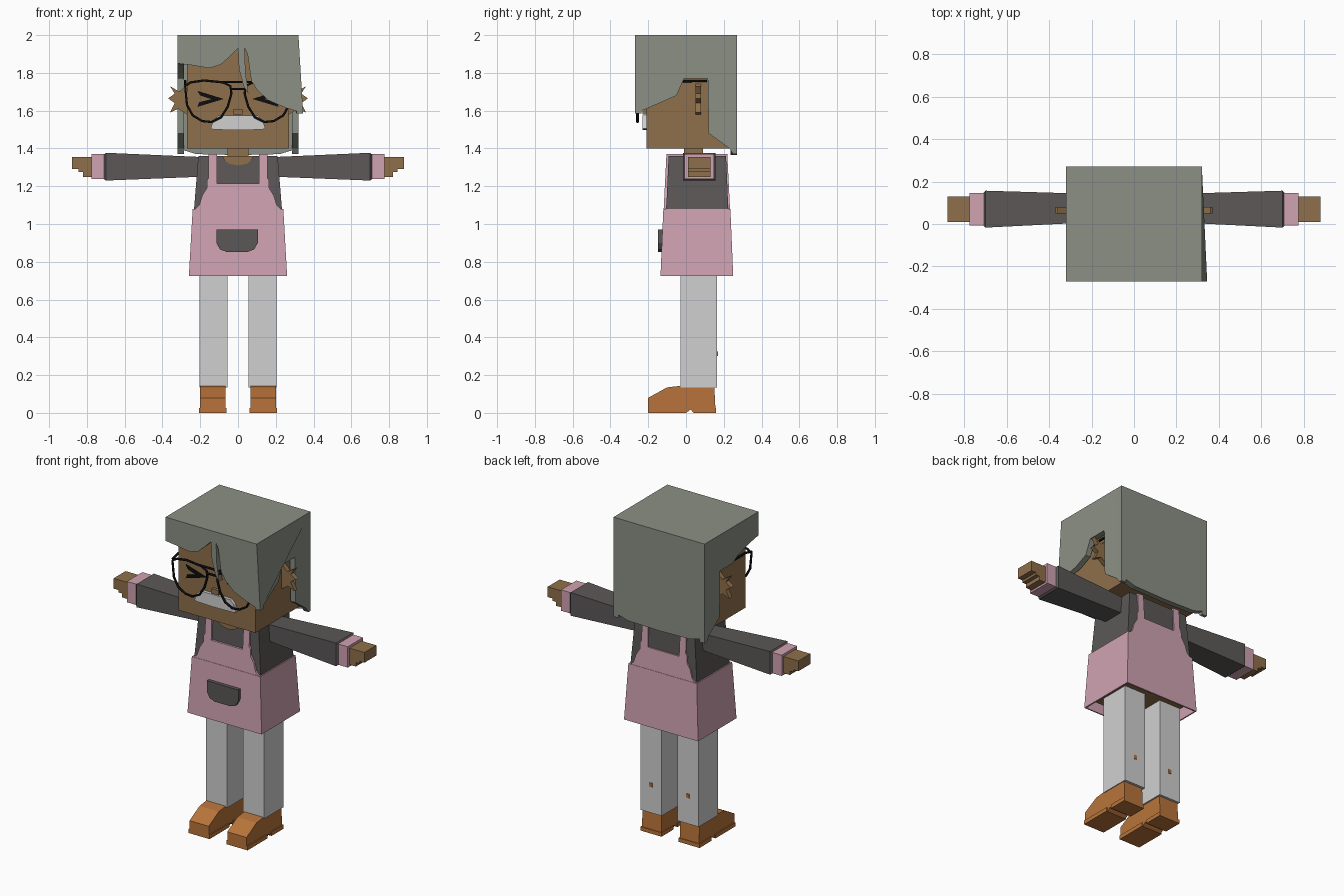
import bpy, bmesh
from mathutils import Vector

if "Cube" in bpy.data.objects:
    bpy.data.objects.remove(bpy.data.objects["Cube"], do_unlink=True)


def material(name, red, green, blue):
    mat = bpy.data.materials.new(name)
    mat.use_nodes = True
    colour = (red, green, blue, 1)
    mat.diffuse_color = colour
    shader = next(n for n in mat.node_tree.nodes if n.type == "BSDF_PRINCIPLED")
    shader.inputs["Base Color"].default_value = colour
    return mat


hair = material("grey_green_hair", .26, .28, .235)
skin = material("brown_skin", .275, .162, .07)
pink = material("pink_cloth", .63, .365, .445)
dark = material("dark_grey_cloth", .105, .098, .095)
pale = material("pale_grey", .63, .63, .63)
leather = material("orange_leather", .48, .175, .043)
black = material("black", .004, .004, .004)


def finish(name, bm, mat):
    bmesh.ops.recalc_face_normals(bm, faces=bm.faces)
    mesh = bpy.data.meshes.new(name)
    bm.to_mesh(mesh)
    bm.free()
    mesh.materials.append(mat)
    obj = bpy.data.objects.new(name, mesh)
    bpy.context.collection.objects.link(obj)
    return obj


def prism(name, outline, axis, low, high, mat, warp=None):
    """Extrude an outline along x or y, then optionally warp its points."""
    bm = bmesh.new()
    place = (lambda u, v: (low, u, v)) if axis == "x" else (lambda u, v: (u, low, v))
    face = bm.faces.new([bm.verts.new(place(u, v)) for u, v in outline])
    moved = bmesh.ops.extrude_face_region(bm, geom=[face])["geom"]
    step = Vector((high - low, 0, 0)) if axis == "x" else Vector((0, high - low, 0))
    bmesh.ops.translate(bm, vec=step, verts=[g for g in moved if isinstance(g, bmesh.types.BMVert)])
    if warp:
        for vert in bm.verts:
            warp(vert.co)
    return finish(name, bm, mat)


def taper(name, start, end, mat, axis=2, open_start=False):
    """Box between two rectangles; each is (position, a_min, a_max, b_min, b_max)."""
    bm = bmesh.new()
    rings = []
    for at, a0, a1, b0, b1 in (start, end):
        ring = []
        for a, b in ((a0, b0), (a1, b0), (a1, b1), (a0, b1)):
            ring.append(bm.verts.new((a, b, at) if axis == 2 else (at, a, b)))
        rings.append(ring)
    lower, upper = rings
    for i in range(4):
        j = (i + 1) % 4
        bm.faces.new((lower[i], lower[j], upper[j], upper[i]))
    bm.faces.new(upper)
    if not open_start:
        bm.faces.new(lower)
    return finish(name, bm, mat)


def box(name, x0, x1, y0, y1, z0, z1, mat):
    return taper(name, (z0, x0, x1, y0, y1), (z1, x0, x1, y0, y1), mat)


def wire(name, points, cyclic, mat, radius=.007):
    curve = bpy.data.curves.new(name, "CURVE")
    curve.dimensions = "3D"
    curve.bevel_depth = radius
    curve.bevel_resolution = 1
    spline = curve.splines.new("POLY")
    spline.points.add(len(points) - 1)
    for target, point in zip(spline.points, points):
        target.co = (*point, 1)
    spline.use_cyclic_u = cyclic
    curve.materials.append(mat)
    obj = bpy.data.objects.new(name, curve)
    bpy.context.collection.objects.link(obj)


def mirrored(half):
    """Complete a half outline that starts and ends on the centre line."""
    return half + [(-u, v) for u, v in reversed(half) if u > 0]


# Head, neck and face
box("head", -.27, .27, -.21, .235, 1.4, 1.95, skin)
box("neck", -.055, .055, -.01, .09, 1.3, 1.42, skin)
box("nose", -.025, .025, -.23, -.2, 1.58, 1.61, skin)
prism("moustache", mirrored([(0, 1.575), (.105, 1.575), (.13, 1.55), (.145, 1.505),
                             (.125, 1.5), (0, 1.497)]), "y", -.23, -.2, pale)

# Hair: top slab, front fringe, side panels and back panel
box("hair_top", -.32, .32, -.27, .27, 1.93, 2, hair)
fringe = [(-.32, 2), (-.32, 1.85), (-.24, 1.84), (-.15, 1.825), (-.09, 1.845), (-.05, 1.88),
          (0, 1.93), (.005, 1.82), (.03, 1.73), (.055, 1.69), (.04, 1.8), (.035, 1.93),
          (.05, 1.9), (.07, 1.76), (.1, 1.71), (.16, 1.655), (.24, 1.62), (.345, 1.585),
          (.32, 1.85), (.32, 2)]
prism("hair_fringe", fringe, "y", -.27, -.235, hair)
rear_edge = [(-.01, 1.77), (.115, 1.77), (.12, 1.48), (.23, 1.4), (.25, 1.37),
             (.27, 1.37), (.27, 2), (-.14, 2)]


def flare(co):
    if co.y < -.2 and co.z < 1.7:
        co.x += .025


prism("hair_side_left", [(-.27, 2), (-.27, 1.585), (-.14, 1.64), (-.05, 1.68)] + rear_edge,
      "x", .285, .32, hair, flare)
prism("hair_side_right", [(-.27, 2), (-.27, 1.85), (-.18, 1.835), (-.06, 1.8)] + rear_edge,
      "x", -.32, -.285, hair)
prism("hair_back", mirrored([(0, 2), (.32, 2), (.32, 1.4), (.22, 1.37), (0, 1.365)]),
      "y", .235, .27, hair)

# Torso, neckline and apron
box("hips", -.21, .21, -.09, .21, .76, 1.07, skin)
taper("shirt", (1.05, -.235, .235, -.106, .225), (1.36, -.21, .21, -.092, .212), dark)
skirt = taper("apron_skirt", (.725, -.26, .26, -.135, .25), (1.08, -.24, .24, -.12, .235),
              pink, open_start=True)
skirt.modifiers.new("cloth_thickness", "SOLIDIFY").thickness = .012


def lean_front(co):
    co.y += (co.z - 1.08) * .05


def lean_back(co):
    co.y -= (co.z - 1.08) * .05


bib = mirrored([(0, 1.215), (.11, 1.215), (.112, 1.37), (.155, 1.37), (.155, 1.245), (.165, 1.23),
                (.165, 1.19), (.19, 1.15), (.205, 1.1), (.235, 1.07), (0, 1.07)])
prism("apron_bib_front", bib, "y", -.118, -.1, pink, lean_front)
prism("apron_bib_back", bib, "y", .215, .233, pink, lean_back)
prism("neckline", mirrored([(0, 1.31), (.045, 1.318), (.07, 1.335), (.085, 1.361), (0, 1.361)]),
      "y", -.101, -.09, skin)
pocket = [(-.115, .97), (-.115, .9), (-.095, .865), (-.06, .852), (.05, .852),
          (.085, .865), (.105, .9), (.105, .97)]
prism("apron_pocket", pocket, "y", -.147, -.122, dark)

# Parts repeated on both sides
hand = [(.77, 1.355), (.88, 1.355), (.88, 1.29), (.845, 1.29), (.845, 1.275),
        (.82, 1.275), (.82, 1.25), (.77, 1.25)]
ear = [(.27, 1.74), (.31, 1.7), (.36, 1.73), (.335, 1.69), (.37, 1.665), (.335, 1.64),
       (.36, 1.59), (.315, 1.61), (.27, 1.58)]
eye = [(.215, 1.705), (.075, 1.662), (.215, 1.62), (.205, 1.645), (.14, 1.661), (.2, 1.68)]
lens = [(.28, 1.73), (.25, 1.75), (.18, 1.76), (.08, 1.75), (.04, 1.73), (.035, 1.69),
        (.055, 1.62), (.09, 1.565), (.14, 1.54), (.19, 1.545), (.24, 1.575), (.27, 1.63)]
shoe = [(-.2, 0), (-.2, .08), (-.1, .135), (-.03, .143), (.15, .137), (.157, 0),
        (.04, 0), (.025, .018), (0, 0)]

for side, word in ((1, "left"), (-1, "right")):
    def flip(points):
        return [(side * u, v) for u, v in points]

    # Arm, cuff and hand
    taper(word + "_sleeve", (side * .2, .008, .142, 1.25, 1.355),
          (side * .7, -.017, .157, 1.23, 1.377), dark, axis=0)
    taper(word + "_sleeve_end", (side * .7, -.017, .157, 1.23, 1.377),
          (side * .712, -.005, .145, 1.24, 1.365), dark, axis=0)
    taper(word + "_cuff", (side * .7, -.007, .147, 1.238, 1.37),
          (side * .775, -.007, .147, 1.238, 1.37), pink, axis=0)
    prism(word + "_hand", flip(hand), "y", .01, .13, skin)

    # Leg, small calf patch and shoe
    inner, outer = sorted((side * .055, side * .205))
    box(word + "_trouser_leg", inner, outer, -.03, .165, .135, .78, pale)
    middle = side * .13
    box(word + "_calf_patch", middle - .01, middle + .01, .16, .169, .3, .325, leather)
    prism(word + "_shoe", shoe, "x", side * .065, side * .2, leather)
    sole_inner, sole_outer = sorted((side * .06, side * .207))
    box(word + "_shoe_heel", sole_inner, sole_outer, .04, .16, 0, .025, leather)
    box(word + "_shoe_sole", sole_inner, sole_outer, -.2, 0, 0, .025, leather)

    # Ear, eye, glasses and shoulder strap
    prism(word + "_ear", flip(ear), "y", .05, .08, skin)
    prism(word + "_eye", flip(eye), "y", -.217, -.209, black)
    wire(word + "_lens_rim", [(u, -.257, v) for u, v in flip(lens)], True, black)
    wire(word + "_glasses_arm", [(side * .28, -.257, 1.74), (side * .28, -.2, 1.755),
                                 (side * .28, .11, 1.757)], False, black)
    strap_inner, strap_outer = sorted((side * .112, side * .155))
    box(word + "_shoulder_strap", strap_inner, strap_outer, -.1, .218, 1.35, 1.37, pink)

for label, height in (("upper", 1.752), ("lower", 1.715)):
    wire(label + "_glasses_bridge", [(-.04 - (height > 1.73) * .05, -.257, height),
                                     (.04 + (height > 1.73) * .05, -.257, height)], False, black)
